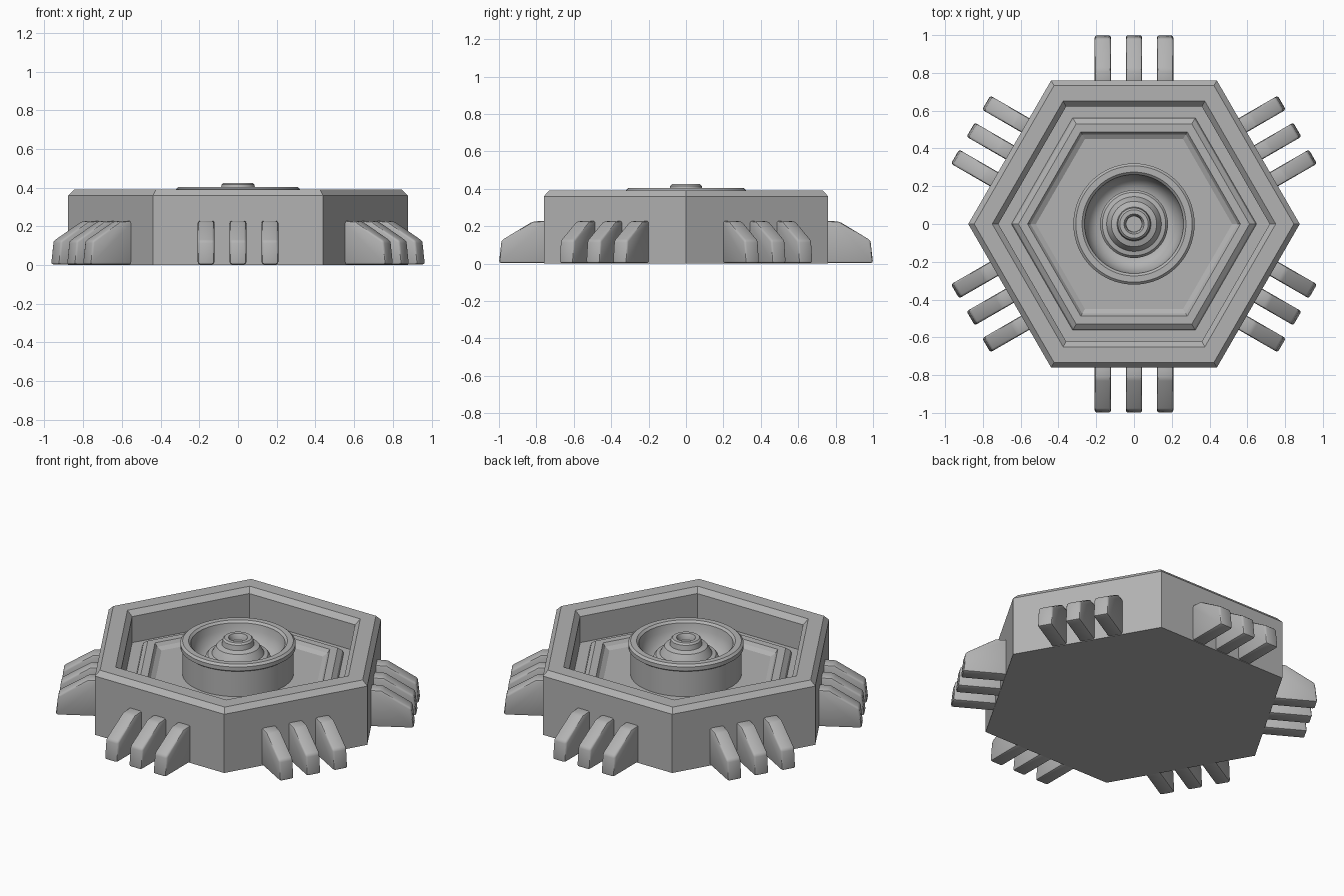
import bpy, bmesh
from math import cos, sin, pi, radians
from mathutils import Matrix

cube = bpy.data.objects.get("Cube")
if cube:
    bpy.data.objects.remove(cube)

# Single plain grey
grey = bpy.data.materials.new("plain grey")
grey.use_nodes = True
colour = (0.45, 0.45, 0.45, 1)
grey.diffuse_color = colour
grey.node_tree.nodes["Principled BSDF"].inputs["Base Color"].default_value = colour


def finish(bm, name, smooth=None):
    bmesh.ops.recalc_face_normals(bm, faces=bm.faces)
    mesh = bpy.data.meshes.new(name)
    bm.to_mesh(mesh)
    bm.free()
    mesh.materials.append(grey)
    obj = bpy.data.objects.new(name, mesh)
    bpy.context.collection.objects.link(obj)
    if smooth:
        bpy.ops.object.select_all(action="DESELECT")
        obj.select_set(True)
        bpy.context.view_layer.objects.active = obj
        bpy.ops.object.shade_smooth_by_angle(angle=radians(smooth))
    return obj


def lathe(name, profile, sides, smooth=None):
    """Revolve (radius, height) points, closing both ends with flat caps."""
    bm = bmesh.new()
    rings = [[bm.verts.new((r * cos(2 * pi * i / sides), r * sin(2 * pi * i / sides), z))
              for i in range(sides)] for r, z in profile]
    for a, b in zip(rings, rings[1:]):
        for i in range(sides):
            j = (i + 1) % sides
            bm.faces.new((a[i], a[j], b[j], b[i]))
    bm.faces.new(rings[0])
    bm.faces.new(rings[-1])
    return finish(bm, name, smooth)


# Hexagonal tray: outer wall, chamfered rim, sunken floor with a raised frame.
# Given as distances to the flat sides.
tray = [(0.76, 0), (0.76, 0.36), (0.733, 0.39), (0.65, 0.39), (0.622, 0.36),
        (0.622, 0.20), (0.562, 0.20), (0.555, 0.22), (0.53, 0.24), (0.488, 0.24),
        (0.475, 0.22), (0.45, 0.205)]
lathe("hex_tray", [(a / cos(pi / 6), z) for a, z in tray], 6)

# Round collar standing on the floor, with a lip and a hollow bowl
lathe("hub_collar", [(0.31, 0.19), (0.31, 0.36), (0.321, 0.368), (0.321, 0.392),
                     (0.308, 0.404), (0.275, 0.404), (0.262, 0.392), (0.255, 0.35),
                     (0.235, 0.30), (0.20, 0.27), (0.17, 0.265)], 64, 35)

# Stepped nozzle in the middle of the bowl
lathe("hub_nozzle", [(0.18, 0.25), (0.18, 0.31), (0.168, 0.325), (0.145, 0.33),
                     (0.135, 0.35), (0.12, 0.375), (0.09, 0.385), (0.085, 0.415),
                     (0.075, 0.425), (0.053, 0.425), (0.045, 0.41), (0.042, 0.39)], 48, 35)

# Three sloping fins on each of the six sides
FIN = [(0.74, 0.003), (1.0, 0.003), (0.986, 0.125), (0.82, 0.225), (0.74, 0.23)]
WIDTH = 0.086


def fin(name, offset, angle):
    bm = bmesh.new()
    face = bm.faces.new([bm.verts.new((x, offset - WIDTH / 2, z)) for x, z in FIN])
    ext = bmesh.ops.extrude_face_region(bm, geom=[face])
    bmesh.ops.translate(bm, vec=(0, WIDTH, 0),
                        verts=[v for v in ext["geom"] if isinstance(v, bmesh.types.BMVert)])
    bmesh.ops.recalc_face_normals(bm, faces=bm.faces)
    bmesh.ops.bevel(bm, geom=bm.edges[:], offset=0.012, segments=2, profile=0.5,
                    affect="EDGES")
    bm.transform(Matrix.Rotation(angle, 4, "Z"))
    finish(bm, name, 40)


for side in range(6):
    for k in (-1, 0, 1):
        fin(f"fin_{side + 1}_{k + 2}", k * 0.165, pi / 6 + side * pi / 3)
